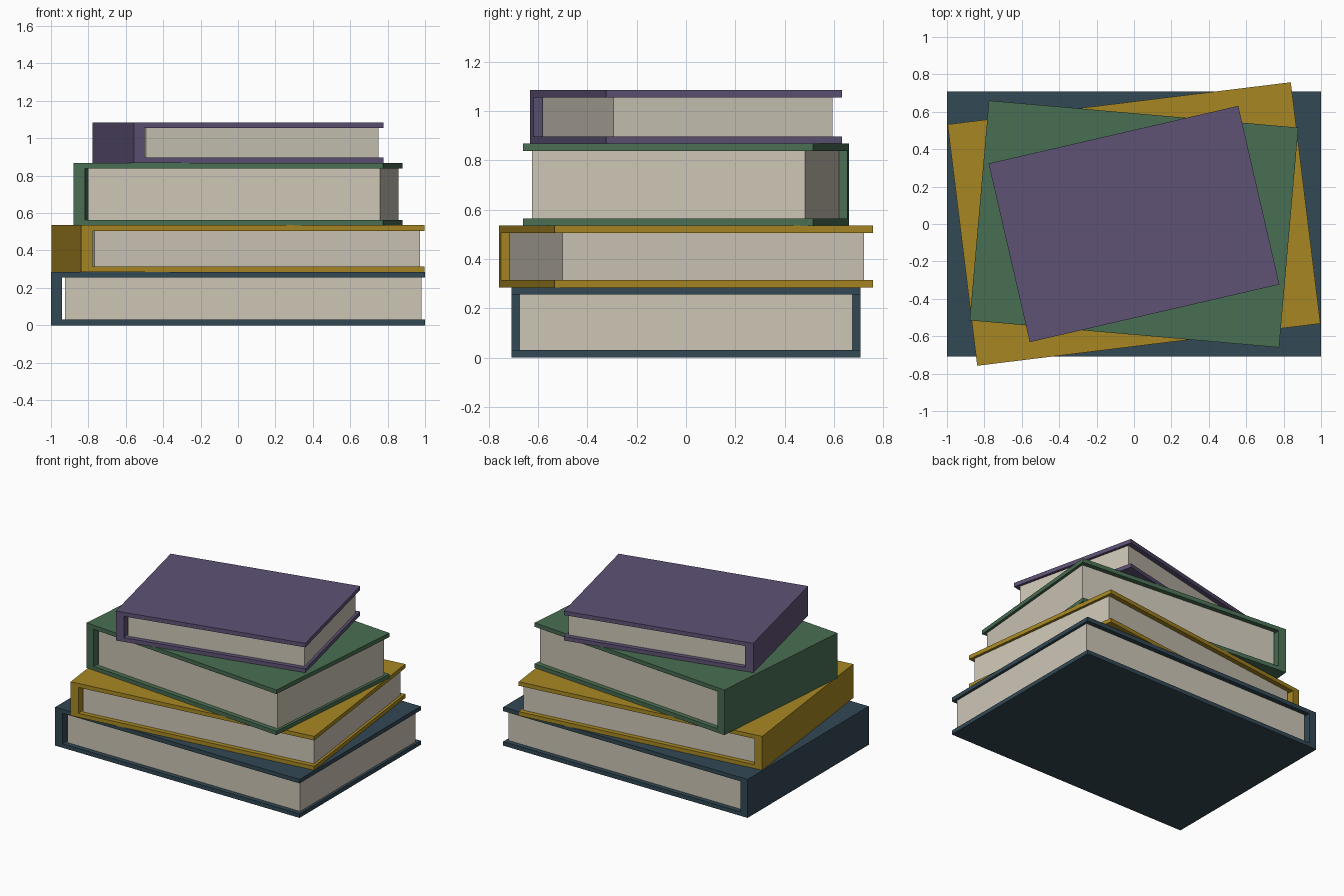
import bpy
import bmesh
from math import radians
from mathutils import Matrix

if "Cube" in bpy.data.objects:
    bpy.data.objects.remove(bpy.data.objects["Cube"])

BOARD = 0.03      # cover thickness
SPINE = 0.06      # spine thickness
PAGE_GAP = 0.075  # spine face to page block
OVERHANG = 0.034  # cover beyond pages at head and tail
FORE_EDGE = 0.019


def make_material(name, srgb):
    colour = [((c / 255 + 0.055) / 1.055) ** 2.4 for c in srgb] + [1.0]
    mat = bpy.data.materials.new(name)
    mat.use_nodes = True
    mat.diffuse_color = colour
    mat.node_tree.nodes["Principled BSDF"].inputs["Base Color"].default_value = colour
    return mat


def prism(name, profile, depth, mat, angle):
    """Extrude an x-z profile along y, centred, then turn it about z."""
    bm = bmesh.new()
    face = bm.faces.new([bm.verts.new((x, -depth / 2, z)) for x, z in profile])
    extruded = bmesh.ops.extrude_face_region(bm, geom=[face])["geom"]
    verts = [v for v in extruded if isinstance(v, bmesh.types.BMVert)]
    bmesh.ops.translate(bm, verts=verts, vec=(0, depth, 0))
    bmesh.ops.recalc_face_normals(bm, faces=bm.faces)
    bm.transform(Matrix.Rotation(radians(angle), 4, "Z"))
    mesh = bpy.data.meshes.new(name)
    bm.to_mesh(mesh)
    bm.free()
    mesh.materials.append(mat)
    bpy.context.collection.objects.link(bpy.data.objects.new(name, mesh))


def book(name, length, width, low, high, angle, cover_mat, page_mat):
    back, front = -length / 2, length / 2
    inner = back + SPINE
    bottom, top = low + BOARD, high - BOARD
    # Boards and spine as one C-shaped case
    prism(name + "_cover", [
        (back, low), (front, low), (front, bottom), (inner, bottom),
        (inner, top), (front, top), (front, high), (back, high),
    ], width, cover_mat, angle)
    # Page block, standing clear of the spine
    x0, x1 = back + PAGE_GAP, front - FORE_EDGE
    prism(name + "_pages", [(x0, bottom), (x1, bottom), (x1, top), (x0, top)],
          width - 2 * OVERHANG, page_mat, angle)


paper = make_material("cream paper", (205, 198, 182))
navy = make_material("navy cloth", (50, 72, 84))
ochre = make_material("ochre cloth", (167, 135, 34))
green = make_material("green cloth", (73, 110, 83))
purple = make_material("purple cloth", (94, 82, 117))

# Stack from the bottom up
book("bottom_book", 2.0, 1.416, 0.0, 0.285, 0, navy, paper)
book("second_book", 1.849, 1.3, 0.284, 0.535, 7, ochre, paper)
book("third_book", 1.661, 1.18, 0.534, 0.868, -5, green, paper)
book("top_book", 1.37, 0.98, 0.867, 1.085, 13, purple, paper)
